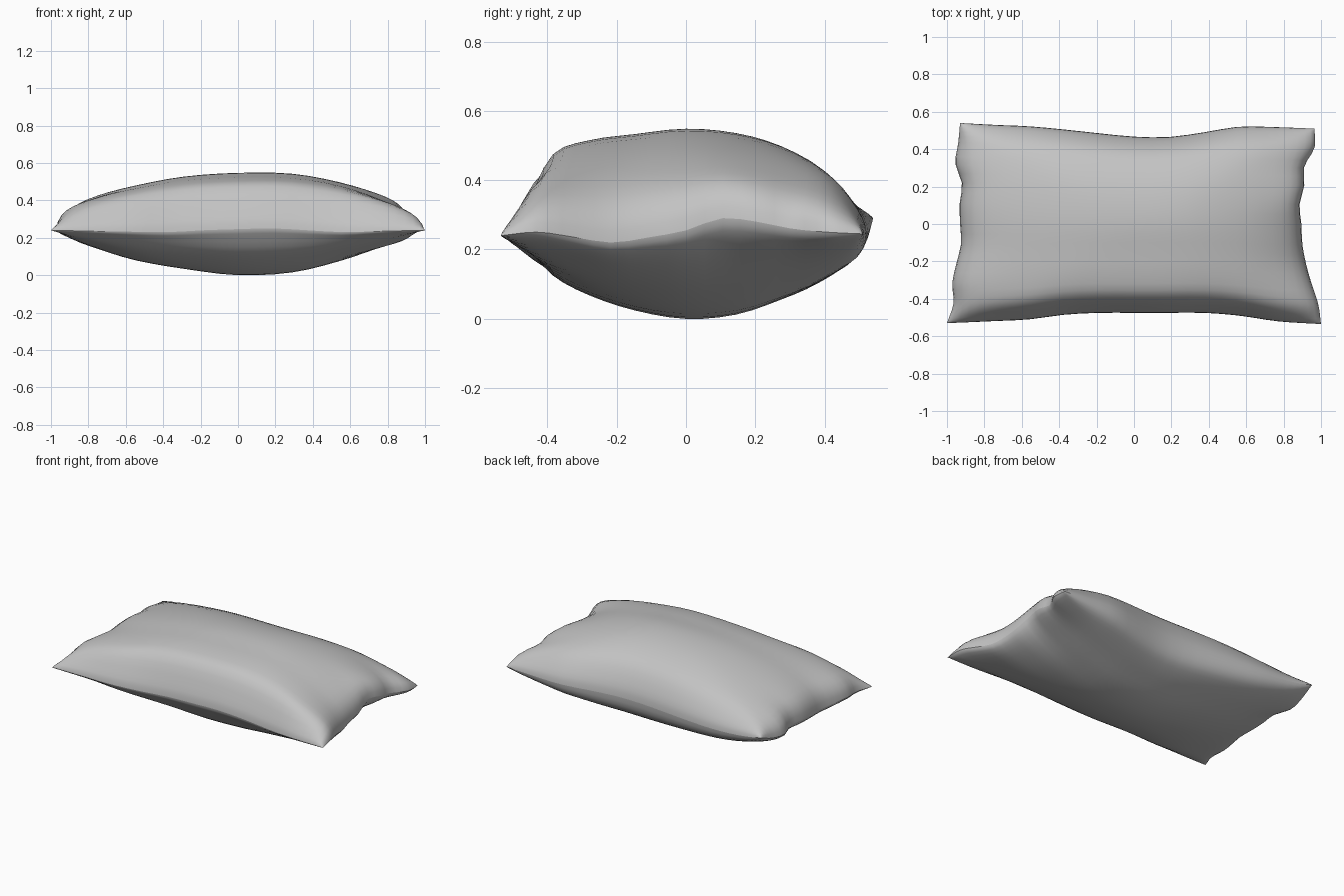
import bpy, bmesh, math
from mathutils import Vector

default = bpy.data.objects.get("Cube")
if default:
    bpy.data.objects.remove(default, do_unlink=True)

# Seam outline, sampled evenly from one corner to the next
LEFT_X = (1, .985, .95, .92, .9, .895, .885, .91, .91, .965, .965)
RIGHT_X = (-1, -.965, -.972, -.95, -.925, -.93, -.932, -.92, -.955, -.94, -.93)
FRONT_Y = (-.53, -.52, -.51, -.485, -.475, -.475, -.475, -.475, -.49, -.52, -.535)
BACK_Y = (.54, .53, .522, .505, .485, .467, .465, .49, .52, .518, .51)

# Rise and fall of the seam along three edges
LEFT_WAVE = (0, .01, -.005, -.02, -.005, .015, .05, .04, .02, .01, .005)
RIGHT_WAVE = (0, 0, .005, 0, -.005, 0, .005, .005, 0, .01, .05)
FRONT_WAVE = (0, -.005, -.008, -.01, 0, .006, .01, 0, -.01, -.005, 0)

# Stuffing profiles across the length and the depth, seam to seam
TOP_LENGTH = (0, .37, .6, .78, .935, 1, .985, .83, .6, .34, 0)
TOP_DEPTH = (0, .3, .75, .89, .95, 1, .96, .84, .64, .3, 0)
BASE_LENGTH = (0, .2, .41, .67, .86, 1, .94, .69, .42, .2, 0)
BASE_DEPTH = (0, .17, .49, .72, .9, 1, .95, .77, .58, .36, 0)
SEAM_Z, RISE, DROP = .24, .307, .24


def sample(table, t):
    """Smooth curve through an evenly spaced table, at t in -1..1."""
    p = (t + 1) / 2 * (len(table) - 1)
    i = min(max(int(p), 0), len(table) - 2)
    f = p - i
    a, b = table[i], table[i + 1]
    before = table[i - 1] if i > 0 else 2 * a - b
    after = table[i + 2] if i + 2 < len(table) else 2 * b - a
    slope_a, slope_b = (b - before) / 2, (after - a) / 2
    ease = f * f * (3 - 2 * f)
    return a + (b - a) * ease + slope_a * f * (1 - f) ** 2 - slope_b * f * f * (1 - f)


def stuffing(length, depth):
    """Mostly tapered corners, slightly filled out."""
    return .85 * length * depth + .15 * min(length, depth)


def cushion_point(s, t, side):
    # Rows crowd towards the seam
    u, v = math.sin(s * math.pi / 2), math.sin(t * math.pi / 2)
    # Edge ripples fade out towards the middle of the cloth
    fade = abs(u) ** 5
    edge_x = sample(LEFT_X if u > 0 else RIGHT_X, v)
    x = .93 * u + (edge_x - math.copysign(.93, u)) * fade
    y = v * abs(sample(BACK_Y if v > 0 else FRONT_Y, u))
    z = SEAM_Z + sample(LEFT_WAVE if u > 0 else RIGHT_WAVE, v) * fade
    if v < 0:
        z += sample(FRONT_WAVE, u) * abs(v) ** 5
    if side > 0:
        z += RISE * stuffing(sample(TOP_LENGTH, s), sample(TOP_DEPTH, t))
    else:
        z -= DROP * stuffing(sample(BASE_LENGTH, s), sample(BASE_DEPTH, t))
    return Vector((x, y, z))


# Two stuffed sheets joined along the seam
bm = bmesh.new()
for side in (1, -1):
    sheet = bmesh.ops.create_grid(bm, x_segments=30, y_segments=30, size=1)["verts"]
    for vert in sheet:
        vert.co = cushion_point(vert.co.x, vert.co.y, side)
    if side < 0:
        faces = {f for vert in sheet for f in vert.link_faces}
        bmesh.ops.reverse_faces(bm, faces=list(faces))
seam = [v for v in bm.verts if v.is_boundary]
for edge in bm.edges:
    edge.smooth = not edge.is_boundary
bmesh.ops.remove_doubles(bm, verts=seam, dist=.0005)
for face in bm.faces:
    face.smooth = True

mesh = bpy.data.meshes.new("pillow")
bm.to_mesh(mesh)
bm.free()
pillow = bpy.data.objects.new("pillow", mesh)
bpy.context.collection.objects.link(pillow)

# Plain grey cloth
cloth = bpy.data.materials.new("grey cloth")
cloth.use_nodes = True
grey = (.55, .55, .55, 1)
cloth.diffuse_color = grey
cloth.node_tree.nodes["Principled BSDF"].inputs["Base Color"].default_value = grey
mesh.materials.append(cloth)
